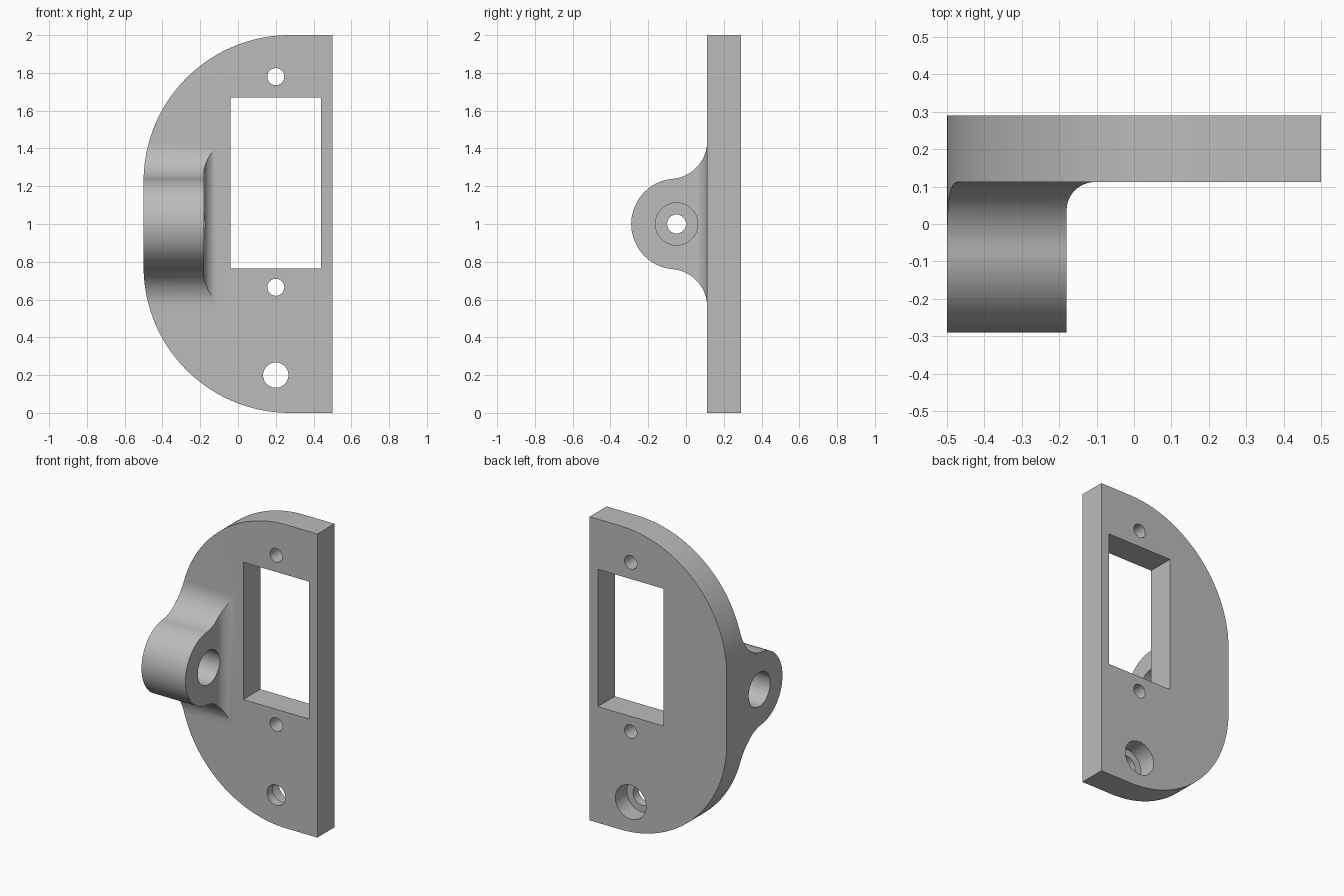
import bpy, bmesh
from math import sin, cos, pi, radians, atan2

cube = bpy.data.objects.get("Cube")
if cube:
    bpy.data.objects.remove(cube, do_unlink=True)

grey = bpy.data.materials.new("plain grey")
grey.use_nodes = True
colour = (0.5, 0.5, 0.5, 1)
grey.diffuse_color = colour
grey.node_tree.nodes["Principled BSDF"].inputs["Base Color"].default_value = colour


def arc(cx, cy, r, start, end, steps=32):
    """Points along an arc, angles in radians."""
    angles = [start + (end - start) * i / steps for i in range(steps + 1)]
    return [(cx + r * cos(a), cy + r * sin(a)) for a in angles]


def prism(name, points, axis, low, high):
    """Extrude a flat profile along axis 0, 1 or 2."""
    bm = bmesh.new()

    def place(p, d):
        co = list(p)
        co.insert(axis, d)
        return bm.verts.new(co)

    face = bm.faces.new([place(p, low) for p in points])
    ext = bmesh.ops.extrude_face_region(bm, geom=[face], use_keep_orig=True)
    for v in ext["geom"]:
        if isinstance(v, bmesh.types.BMVert):
            v.co[axis] = high
    bmesh.ops.recalc_face_normals(bm, faces=bm.faces)
    mesh = bpy.data.meshes.new(name)
    bm.to_mesh(mesh)
    bm.free()
    mesh.materials.append(grey)
    obj = bpy.data.objects.new(name, mesh)
    bpy.context.collection.objects.link(obj)
    return obj


def combine(target, tool, operation):
    """Apply a boolean and throw the tool away."""
    mod = target.modifiers.new("cut", "BOOLEAN")
    mod.operation, mod.solver, mod.object = operation, "EXACT", tool
    bpy.context.view_layer.objects.active = target
    bpy.ops.object.modifier_apply(modifier=mod.name)
    bpy.data.objects.remove(tool, do_unlink=True)


def drill(target, axis, centre, r, low, high):
    ring = arc(*centre, r, 0, 2 * pi, 64)[:-1]
    combine(target, prism("drill", ring, axis, low, high), "DIFFERENCE")


FRONT, BACK = 0.112, 0.29       # faces of the plate
LUG_Y, LUG_R, LUG_X = -0.05, 0.24, -0.18
R = 0.775                       # rounded corners of the plate

# Front outline, extruded over the full depth
outline = [(0.5, 0), (0.5, 2)]
outline += arc(R - 0.5, 2 - R, R, pi / 2, pi, 48)
outline += arc(R - 0.5, R, R, pi, 1.5 * pi, 48)
bracket = prism("bracket", outline, 1, -0.4, BACK)

# Side profile: plate with a round lug blended in by concave fillets
fillet = 0.2
fy = FRONT - fillet
fz = ((LUG_R + fillet) ** 2 - (fy - LUG_Y) ** 2) ** 0.5
tangent = atan2(fz, fy - LUG_Y)
upper = arc(fy, 1 + fz, fillet, 0, tangent - pi, 24)
nose = arc(LUG_Y, 1, LUG_R, tangent, 2 * pi - tangent, 64)
lower = [(y, 2 - z) for y, z in reversed(upper)]
side = [(0.5, -0.2), (0.5, 2.2), (FRONT, 2.2)] + upper + nose[1:-1] + lower + [(FRONT, -0.2)]
combine(bracket, prism("side_profile", side, 0, -1, 1), "INTERSECT")

# Top profile: lug width with a small fillet onto the plate
small = 0.075
top = [(-0.8, 0.5), (-0.8, -0.6), (LUG_X, -0.6)]
top += arc(LUG_X + small, FRONT - small, small, pi, pi / 2, 16)
top += [(0.8, FRONT), (0.8, 0.5)]
combine(bracket, prism("top_profile", top, 2, -0.5, 2.5), "INTERSECT")

# Rectangular window
window = [(-0.04, 0.765), (0.44, 0.765), (0.44, 1.67), (-0.04, 1.67)]
combine(bracket, prism("window", window, 1, 0, 0.5), "DIFFERENCE")

# Screw holes, and a larger hole counterbored from the back
for z, r in ((1.78, 0.045), (0.665, 0.045), (0.2, 0.067)):
    drill(bracket, 1, (0.2, z), r, 0, 0.5)
drill(bracket, 1, (0.2, 0.2), 0.112, 0.17, 0.5)

# Lug bore, wide from both ends with a thin web between
drill(bracket, 0, (LUG_Y, 1), 0.05, -0.7, 0)
drill(bracket, 0, (LUG_Y, 1), 0.112, -0.7, -0.36)
drill(bracket, 0, (LUG_Y, 1), 0.112, -0.32, 0)

bpy.ops.object.select_all(action="DESELECT")
bracket.select_set(True)
bpy.context.view_layer.objects.active = bracket
bpy.ops.object.shade_smooth_by_angle(angle=radians(25))
